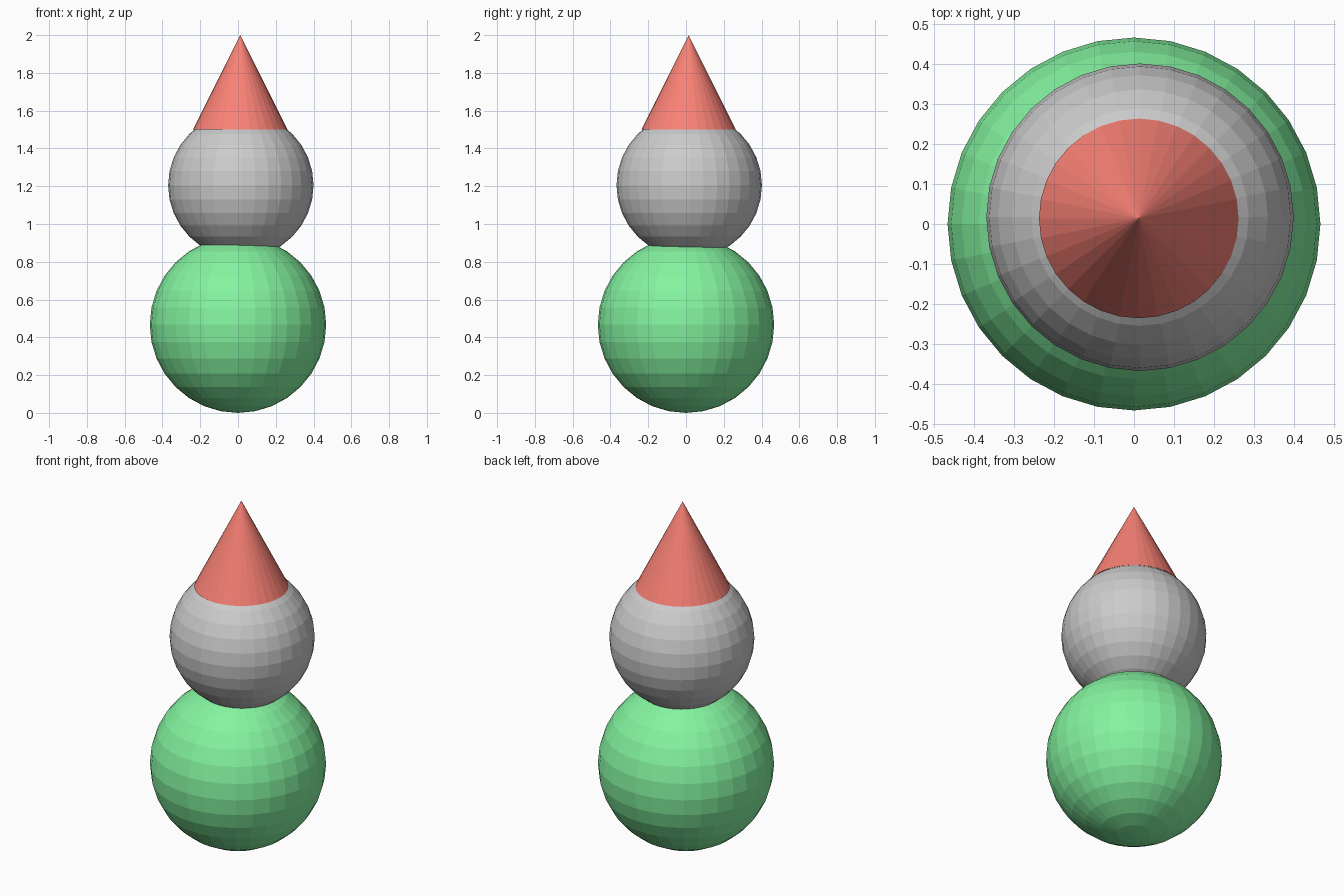
import bpy

if "Cube" in bpy.data.objects:
    bpy.data.objects.remove(bpy.data.objects["Cube"])


def paint(obj, name, color):
    mat = bpy.data.materials.new(name)
    mat.diffuse_color = (*color, 1)
    mat.use_nodes = True
    mat.node_tree.nodes["Principled BSDF"].inputs["Base Color"].default_value = mat.diffuse_color
    obj.data.materials.append(mat)


def ball(name, radius, location):
    bpy.ops.mesh.primitive_uv_sphere_add(segments=32, ring_count=16,
                                         radius=radius, location=location)
    obj = bpy.context.object
    obj.name = name
    return obj


# Lower body ball, resting on the ground
body = ball("body", 0.467, (0, 0, 0.467))
paint(body, "green", (0.23, 0.9, 0.35))

# Head ball, slightly off centre and sunk into the body
ball("head", 0.385, (0.015, 0.017, 1.205))

# Pointed hat
bpy.ops.mesh.primitive_cone_add(vertices=32, radius1=0.25, radius2=0,
                                depth=0.5, location=(0.012, 0.014, 1.75))
hat = bpy.context.object
hat.name = "hat"
paint(hat, "red", (0.95, 0.22, 0.18))
